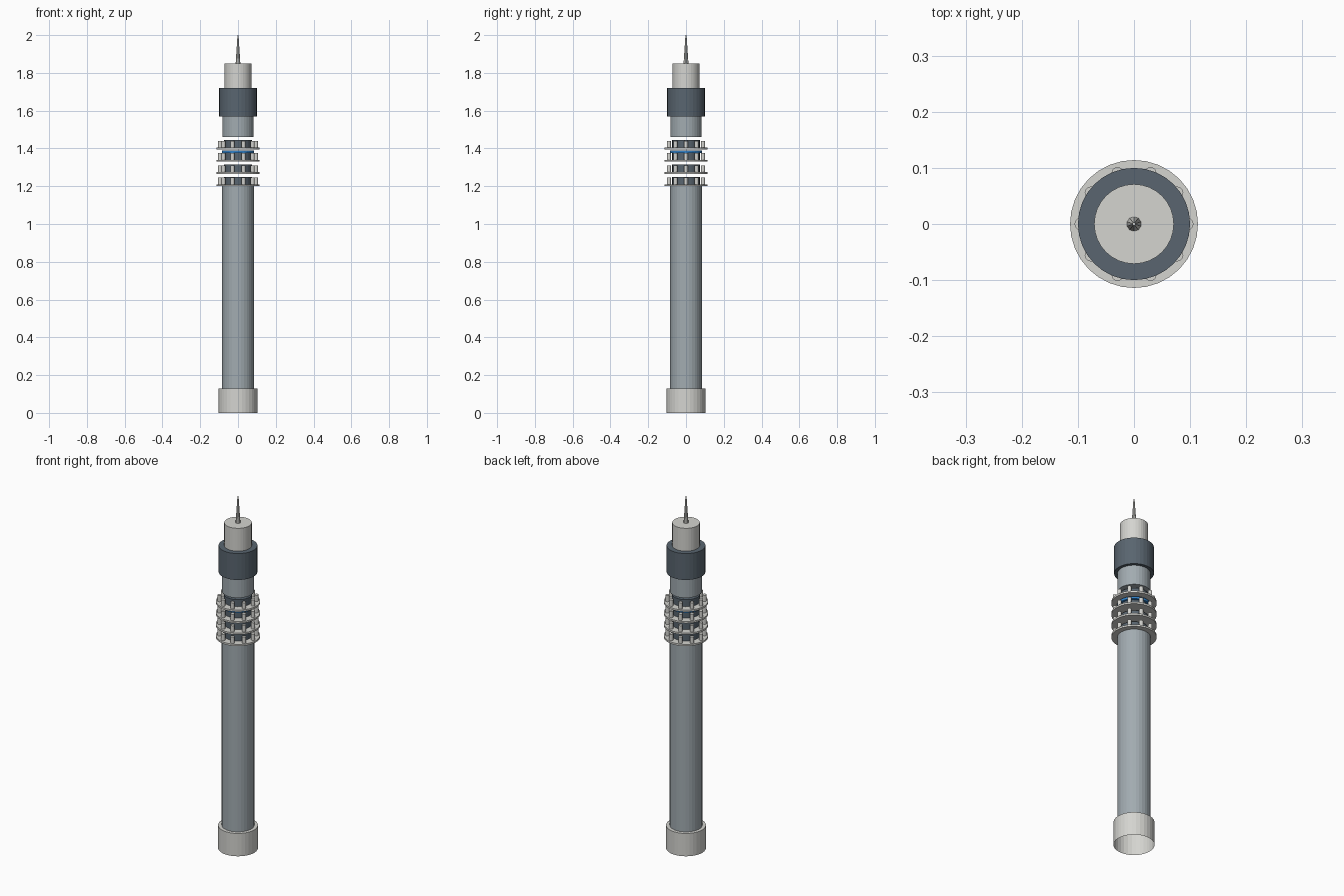
import bpy, bmesh, math
from mathutils import Matrix

cube = bpy.data.objects.get("Cube")
if cube:
    bpy.data.objects.remove(cube, do_unlink=True)


def material(name, rgb):
    m = bpy.data.materials.new(name)
    m.use_nodes = True
    color = (*rgb, 1)
    m.diffuse_color = color
    m.node_tree.nodes["Principled BSDF"].inputs["Base Color"].default_value = color
    return m


LIGHT = material("pale grey", (0.66, 0.66, 0.63))
SHAFT = material("concrete grey", (0.36, 0.41, 0.44))
DARK = material("slate", (0.10, 0.13, 0.16))
BLUE = material("light band blue", (0.03, 0.22, 0.58))


def cylinder(bm, z0, z1, r0, r1=None, sides=32, x=0, y=0):
    """Add an upright cylinder or cone between two heights."""
    bmesh.ops.create_cone(
        bm, cap_ends=True, segments=sides, radius1=r0,
        radius2=r0 if r1 is None else r1, depth=z1 - z0,
        matrix=Matrix.Translation((x, y, (z0 + z1) / 2)))


def finish(name, bm, mat):
    mesh = bpy.data.meshes.new(name)
    bm.to_mesh(mesh)
    bm.free()
    mesh.materials.append(mat)
    obj = bpy.data.objects.new(name, mesh)
    bpy.context.collection.objects.link(obj)
    return obj


def part(name, mat, *args, open_bottom=False, **kw):
    bm = bmesh.new()
    cylinder(bm, *args, **kw)
    if open_bottom:
        caps = [f for f in bm.faces if f.normal.z < -0.9]
        bmesh.ops.delete(bm, geom=caps, context="FACES_ONLY")
    return finish(name, bm, mat)


# Base collar and main shaft
part("base", LIGHT, 0, 0.13, 0.103, open_bottom=True)
part("main_shaft", SHAFT, 0.13, 1.2, 0.084)

# Four equipment platforms, each with a core and a ring of antenna drums
DRUMS = 10
for level in range(4):
    z = 1.2 + level * 0.065
    part(f"platform_{level + 1}", LIGHT, z, z + 0.01, 0.114)
    part(f"platform_core_{level + 1}", DARK, z + 0.01, z + 0.05, 0.073)
    bm = bmesh.new()
    for i in range(DRUMS):
        a = math.tau * i / DRUMS
        cylinder(bm, z + 0.01, z + 0.045, 0.011, sides=12,
                 x=0.095 * math.cos(a), y=0.095 * math.sin(a))
    finish(f"antenna_drums_{level + 1}", bm, LIGHT)

# Blue light band under the top platform
part("light_band", BLUE, 1.376, 1.389, 0.085)

# Upper shaft, dark pod, cap and mast
part("upper_shaft", SHAFT, 1.46, 1.57, 0.083)
part("pod", DARK, 1.57, 1.72, 0.1)
part("cap", LIGHT, 1.72, 1.85, 0.071)
part("mast", LIGHT, 1.85, 2.0, 0.013, 0.003, sides=10)
